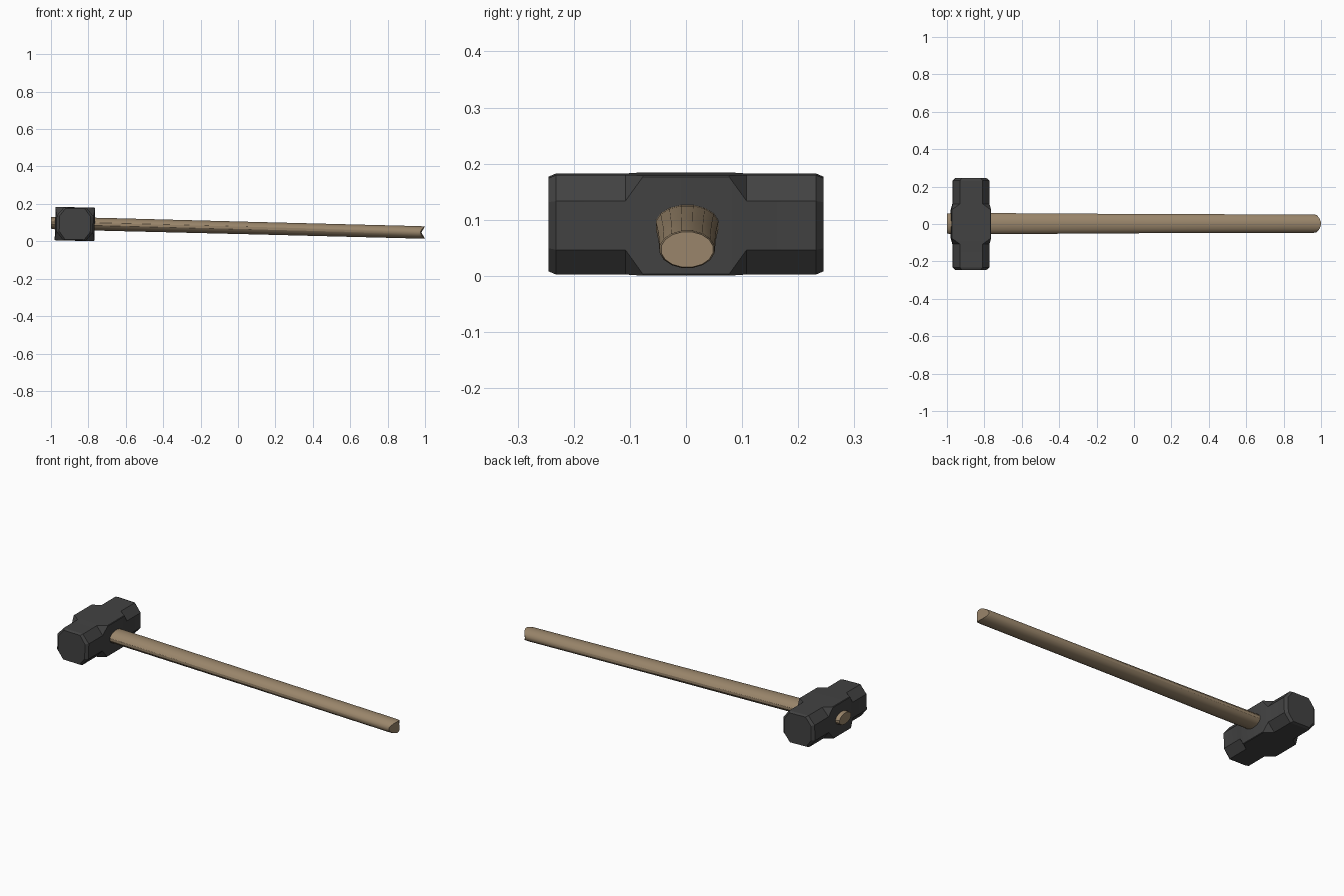
import bpy, bmesh, math
from mathutils import Matrix, Vector

if "Cube" in bpy.data.objects:
    bpy.data.objects.remove(bpy.data.objects["Cube"])

TILT = math.atan(0.0255)


def material(name, rgb):
    m = bpy.data.materials.new(name)
    m.diffuse_color = (*rgb, 1)
    m.use_nodes = True
    m.node_tree.nodes["Principled BSDF"].inputs["Base Color"].default_value = m.diffuse_color
    return m


def loft(name, rings, mat):
    """Skin a list of closed point rings and cap both ends."""
    bm = bmesh.new()
    loops = [[bm.verts.new(p) for p in r] for r in rings]
    n = len(loops[0])
    for a, b in zip(loops, loops[1:]):
        for i in range(n):
            j = (i + 1) % n
            bm.faces.new((a[i], a[j], b[j], b[i]))
    bm.faces.new(loops[0])
    bm.faces.new(loops[-1])
    bmesh.ops.recalc_face_normals(bm, faces=bm.faces)
    me = bpy.data.meshes.new(name)
    bm.to_mesh(me)
    bm.free()
    me.materials.append(mat)
    ob = bpy.data.objects.new(name, me)
    bpy.context.collection.objects.link(ob)
    return ob


def smooth(ob, degrees):
    bpy.ops.object.select_all(action='DESELECT')
    ob.select_set(True)
    bpy.context.view_layer.objects.active = ob
    bpy.ops.object.shade_smooth_by_angle(angle=math.radians(degrees))


steel = material("dark steel", (0.055, 0.055, 0.055))
wood = material("wood", (0.32, 0.235, 0.145))


# Hammer head: square collar in the middle, octagonal striking ends
def octagon(y, hx, hz, cx, cz):
    pts = [(hx, hz - cz), (hx - cx, hz), (cx - hx, hz), (-hx, hz - cz),
           (-hx, cz - hz), (cx - hx, -hz), (hx - cx, -hz), (hx, cz - hz)]
    return [(x, y, z) for x, z in pts]


half = [(0.077, 0.106, 0.0895, 0.003, 0.003),
        (0.108, 0.098, 0.0885, 0.038, 0.045),
        (0.232, 0.098, 0.0885, 0.038, 0.045),
        (0.245, 0.083, 0.083, 0.032, 0.042)]
sections = [(-s[0], *s[1:]) for s in reversed(half)] + half
head = loft("hammer_head", [octagon(*s) for s in sections], steel)
head.data.transform(Matrix.Translation((-0.872, 0, 0.0925)) @ Matrix.Rotation(TILT, 4, 'Y'))
smooth(head, 15)

# Handle: oval shaft, slightly thicker at the head, with a rounded butt
SIDES = 16


def oval(x, ry, rz, crown=0.0):
    ring = []
    for i in range(SIDES):
        a = 2 * math.pi * (i + 0.5) / SIDES
        y = ry * math.cos(a)
        ring.append((x - crown * math.cos(a) ** 2, y + 0.002,
                     0.0725 - 0.0255 * x + rz * math.sin(a)))
    return ring


handle = loft("handle", [oval(-1.0, 0.054, 0.031), oval(-0.98, 0.057, 0.034),
                         oval(-0.7, 0.057, 0.035), oval(0.1, 0.052, 0.034),
                         oval(0.98, 0.05, 0.034, 0.02),
                         oval(1.0, 0.047, 0.032, 0.024)], wood)
smooth(handle, 30)
